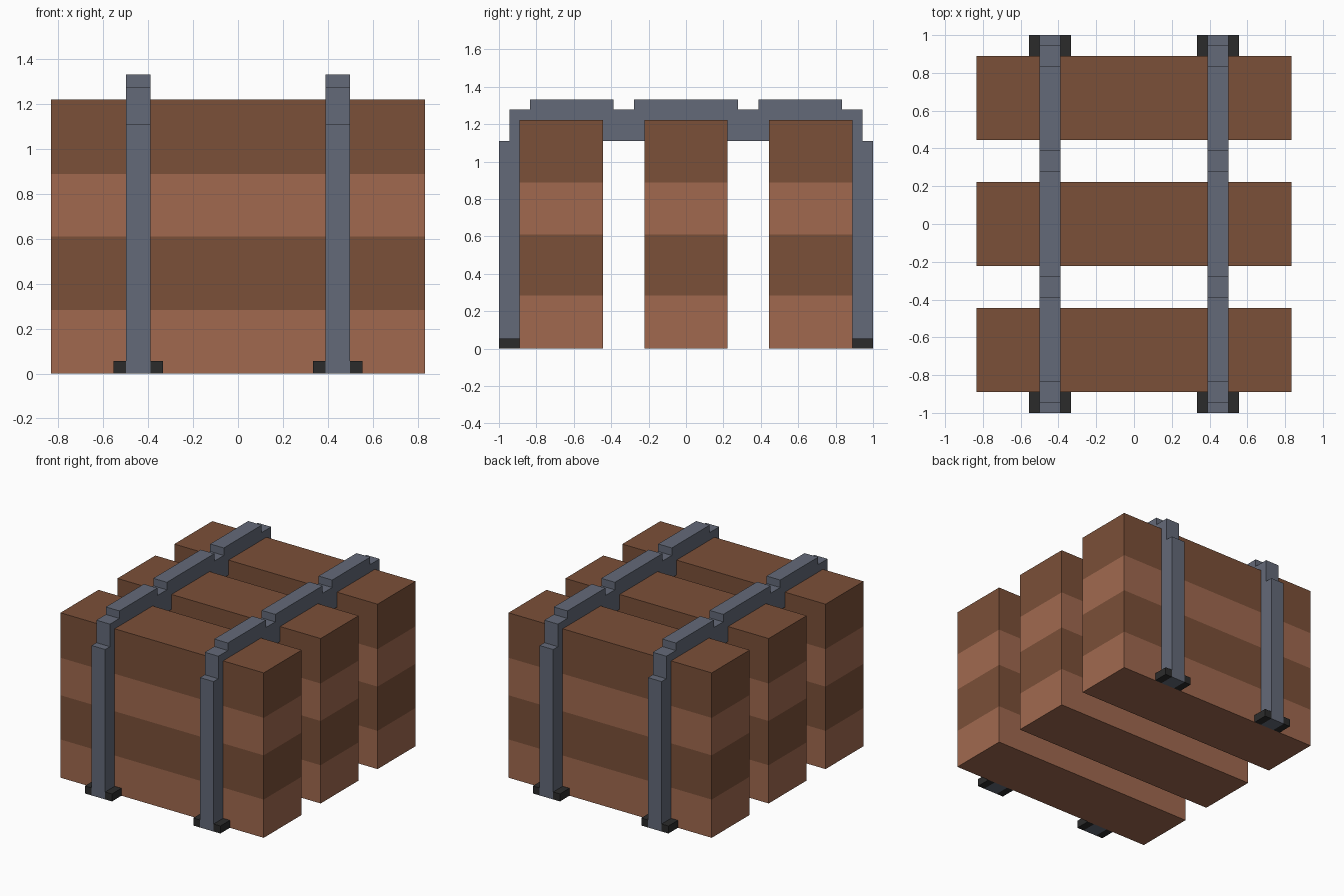
import bpy
import bmesh

cube = bpy.data.objects.get("Cube")
if cube:
    bpy.data.objects.remove(cube, do_unlink=True)

U = 1 / 18  # modelling grid unit


def material(name, rgb):
    m = bpy.data.materials.new(name)
    m.use_nodes = True
    m.diffuse_color = (*rgb, 1)
    bsdf = next(n for n in m.node_tree.nodes if n.type == 'BSDF_PRINCIPLED')
    bsdf.inputs["Base Color"].default_value = (*rgb, 1)
    return m


LIGHT = material("light brown", (0.356, 0.141, 0.078))
DARK = material("dark brown", (0.198, 0.080, 0.040))
STEEL = material("blue grey", (0.127, 0.144, 0.190))
BLACK = material("near black", (0.024, 0.024, 0.024))


def finish(name, bm, *mats):
    bmesh.ops.recalc_face_normals(bm, faces=bm.faces[:])
    mesh = bpy.data.meshes.new(name)
    bm.to_mesh(mesh)
    bm.free()
    for m in mats:
        mesh.materials.append(m)
    obj = bpy.data.objects.new(name, mesh)
    bpy.context.collection.objects.link(obj)
    return obj


def box(lo, hi):
    """Box between two corners given in grid units."""
    bm = bmesh.new()
    bmesh.ops.create_cube(bm, size=1)
    for v in bm.verts:
        v.co = [(l if c < 0 else h) * U for c, l, h in zip(v.co, lo, hi)]
    return bm


# Three slabs with alternating horizontal bands
for name, y in (("front", -12), ("middle", 0), ("back", 12)):
    bm = box((-15, y - 4, 0), (15, y + 4, 22))
    cuts = [5.1 * U, 11 * U, 16 * U]
    for z in cuts:
        bmesh.ops.bisect_plane(bm, geom=bm.verts[:] + bm.edges[:] + bm.faces[:],
                               plane_co=(0, 0, z), plane_no=(0, 0, 1))
    for f in bm.faces:
        f.material_index = sum(f.calc_center_median().z > z for z in cuts) % 2
    finish(name + "_slab", bm, LIGHT, DARK)

# Stepped strap outline (y, z), mirrored front to back
half = [(16, 0), (18, 0), (18, 20), (17, 20), (17, 23), (15, 23), (15, 24),
        (7, 24), (7, 23), (5, 23), (5, 24)]
profile = [(16, 20)] + half
profile += [(-y, z) for y, z in reversed(profile)]

for side, x in (("left", 8), ("right", -8)):
    bm = bmesh.new()
    face = bm.faces.new([bm.verts.new(((x - 1) * U, y * U, z * U)) for y, z in profile])
    ext = bmesh.ops.extrude_face_region(bm, geom=[face])
    bmesh.ops.translate(bm, vec=(2 * U, 0, 0),
                        verts=[g for g in ext["geom"] if isinstance(g, bmesh.types.BMVert)])
    finish(side + "_strap", bm, STEEL)

    # Small clips on both sides of each strap foot
    for end, y in (("front", -17), ("back", 17)):
        for part, cx in (("outer", x + (1.5 if x > 0 else -1.5)),
                         ("inner", x - (1.5 if x > 0 else -1.5))):
            finish(f"{side}_{end}_{part}_clip",
                   box((cx - 0.5, y - 1, 0), (cx + 0.5, y + 1, 1)), BLACK)
